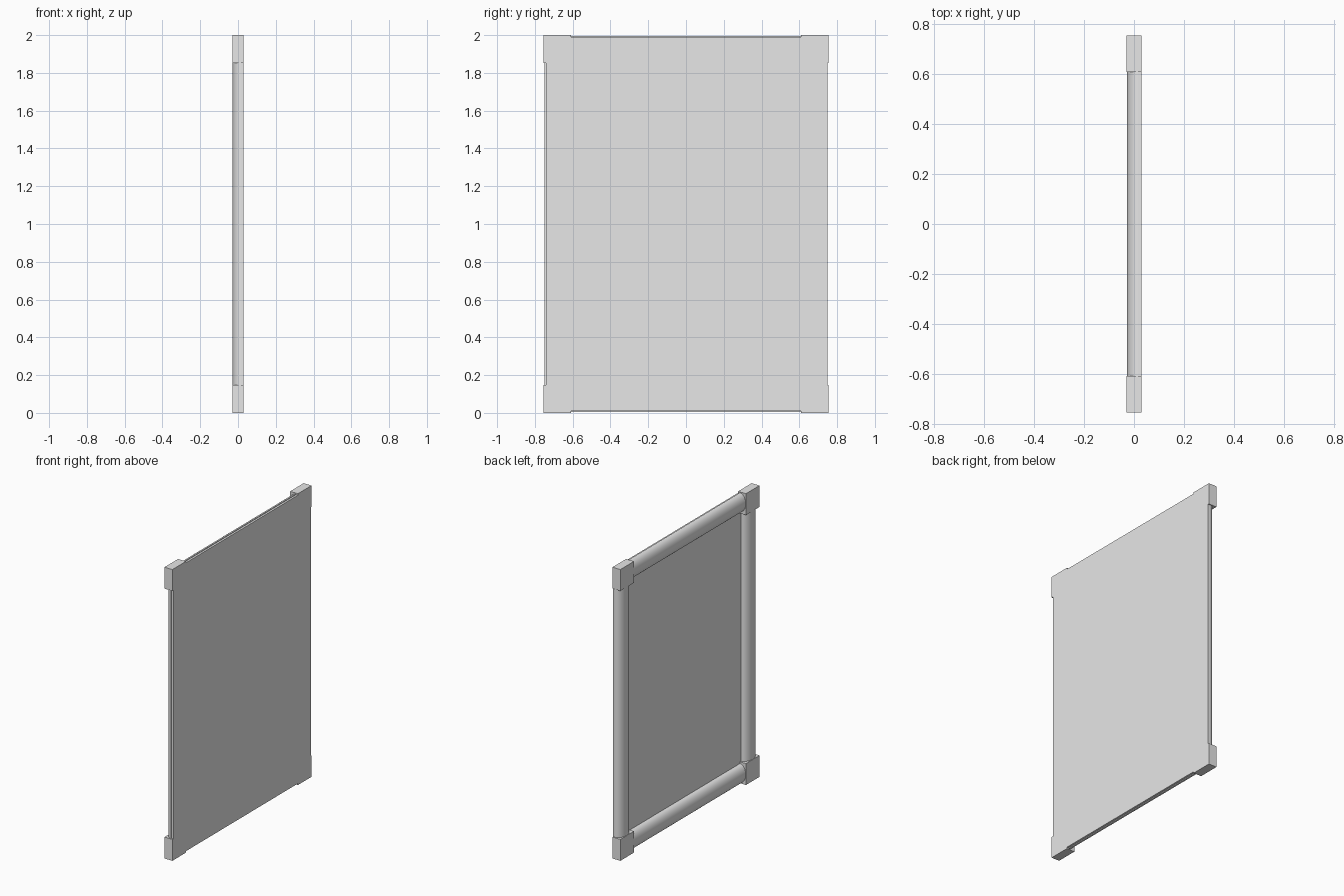
import bpy, bmesh, math
from mathutils import Vector

cube = bpy.data.objects.get("Cube")
if cube:
    bpy.data.objects.remove(cube, do_unlink=True)

grey = bpy.data.materials.new("light_grey")
grey.use_nodes = True
grey.diffuse_color = (0.8, 0.8, 0.8, 1)
grey.node_tree.nodes["Principled BSDF"].inputs["Base Color"].default_value = (0.8, 0.8, 0.8, 1)


def add_object(name, bm):
    bmesh.ops.recalc_face_normals(bm, faces=bm.faces)
    mesh = bpy.data.meshes.new(name)
    bm.to_mesh(mesh)
    bm.free()
    mesh.materials.append(grey)
    obj = bpy.data.objects.new(name, mesh)
    bpy.context.collection.objects.link(obj)
    return obj


def box(name, low, high):
    bm = bmesh.new()
    bmesh.ops.create_cube(bm, size=1)
    for v in bm.verts:
        v.co = [(a + b) / 2 + c * (b - a) for a, b, c in zip(low, high, v.co)]
    return add_object(name, bm)


def half_round(name, start, end, across):
    """Rail with a domed side towards -x, swept from start to end."""
    bm = bmesh.new()
    steps = 24
    profile = []
    for i in range(steps + 1):
        a = math.pi * i / steps
        profile.append(across * (RAIL_HALF * math.cos(a)) + Vector((-RAIL_DEPTH * math.sin(a), 0, 0)))
    face = bm.faces.new([bm.verts.new(Vector(start) + p) for p in profile])
    out = bmesh.ops.extrude_face_region(bm, geom=[face])
    moved = [g for g in out["geom"] if isinstance(g, bmesh.types.BMVert)]
    bmesh.ops.translate(bm, verts=moved, vec=Vector(end) - Vector(start))
    obj = add_object(name, bm)
    bpy.ops.object.select_all(action='DESELECT')
    obj.select_set(True)
    bpy.context.view_layer.objects.active = obj
    bpy.ops.object.shade_smooth_by_angle(angle=math.radians(35))
    return obj


HALF_W, HALF_X, HEIGHT = 0.755, 0.03, 2.0
BLOCK = 0.147
RAIL_HALF, RAIL_DEPTH = 0.065, 0.044
PANEL_BACK = 0.016
RAIL_Y = 0.685          # rail centre from the middle
RAIL_Z = 0.07           # rail centre from top and bottom

# Flat panel, flush with the outer faces of the corner blocks
box("panel", (PANEL_BACK, -0.742, 0.01), (HALF_X, 0.748, 1.99))

# Rails and corner blocks
for side, s in (("left", 1), ("right", -1)):
    half_round(side + "_rail", (PANEL_BACK, s * RAIL_Y, 0.1), (PANEL_BACK, s * RAIL_Y, HEIGHT - 0.1),
               Vector((0, 1, 0)))
    ys = sorted((s * HALF_W, s * (HALF_W - BLOCK)))
    for level, z in (("bottom", 0), ("top", HEIGHT - BLOCK)):
        box(f"{level}_{side}_corner", (-HALF_X, ys[0], z), (HALF_X, ys[1], z + BLOCK))
for level, z in (("bottom", RAIL_Z), ("top", HEIGHT - RAIL_Z)):
    half_round(level + "_rail", (PANEL_BACK, -0.65, z), (PANEL_BACK, 0.65, z), Vector((0, 0, 1)))
